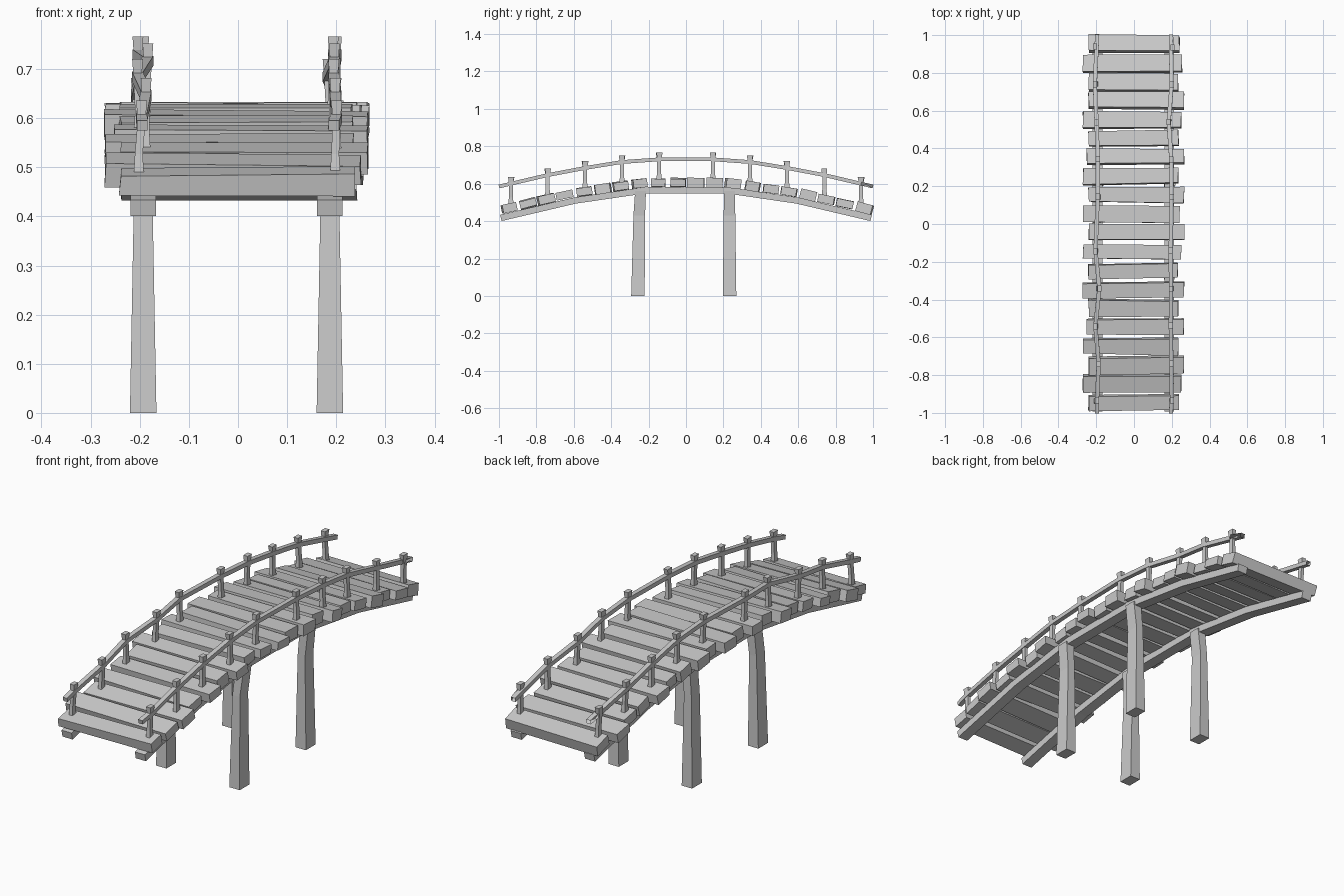
import bpy, bmesh, random
from mathutils import Vector

random.seed(4)
cube = bpy.data.objects.get("Cube")
if cube:
    bpy.data.objects.remove(cube, do_unlink=True)

grey = bpy.data.materials.new("plain grey")
grey.use_nodes = True
grey.diffuse_color = (0.6, 0.6, 0.6, 1)
grey.node_tree.nodes["Principled BSDF"].inputs["Base Color"].default_value = (0.6, 0.6, 0.6, 1)


def jitter(amount):
    return random.uniform(-amount, amount)


def loft(name, rings):
    """Join four-cornered rings into a closed solid."""
    bm = bmesh.new()
    loops = [[bm.verts.new(p) for p in ring] for ring in rings]
    for a, b in zip(loops, loops[1:]):
        for i in range(4):
            j = (i + 1) % 4
            bm.faces.new((a[i], a[j], b[j], b[i]))
    bm.faces.new(loops[0])
    bm.faces.new(loops[-1])
    bmesh.ops.recalc_face_normals(bm, faces=bm.faces[:])
    mesh = bpy.data.meshes.new(name)
    bm.to_mesh(mesh)
    bm.free()
    mesh.materials.append(grey)
    obj = bpy.data.objects.new(name, mesh)
    bpy.context.collection.objects.link(obj)
    return obj


def ring(center, u, v):
    c, u, v = Vector(center), Vector(u), Vector(v)
    return [c - u - v, c + u - v, c + u + v, c - u + v]


def flat_ring(x, y, z, hx, hy):
    return ring((x, y, z), (hx, 0, 0), (0, hy, 0))


def sweep(name, points, half_x, half_z):
    """Rectangular bar following points along the bridge."""
    rings = []
    for i, p in enumerate(points):
        t = points[min(i + 1, len(points) - 1)] - points[max(i - 1, 0)]
        n = Vector((0, -t.z, t.y)).normalized()
        rings.append(ring(p, (half_x, 0, 0), n * half_z))
    return loft(name, rings)


def sample(curve, y):
    """Height and slope of a symmetric polyline at y."""
    a = abs(y)
    for (y0, z0), (y1, z1) in zip(curve, curve[1:]):
        if a <= y1 or y1 == curve[-1][0]:
            s = (z1 - z0) / (y1 - y0)
            return z0 + s * (a - y0), (s if y > 0 else -s)


BEAM = [(0, .565), (.22, .565), (.6, .51), (1, .417)]
RAIL = [(0, .73), (.144, .73), (.342, .716), (.54, .684), (.74, .646), (.936, .6), (1, .585)]
sides = (("left", 1), ("right", -1))

# Arched beams beneath the deck
for label, s in sides:
    ys = [-y for y, z in BEAM[:0:-1]] + [y for y, z in BEAM[1:]]
    sweep(label + "_beam", [Vector((s * .19 - .003, y * .99, sample(BEAM, y)[0])) for y in ys], .026, .017)

# Uneven deck planks, with staggered left and right ends
left_ends = (.24, .27, .24, .27, .25, .24, .27, .24, .27, .24, .27, .24, .27, .25, .24, .27, .24, .24, .27, .24)
right_ends = (.24, .25, .265, .235, .265, .235, .265, .23, .25, .265, .24, .265, .235, .265, .235, .25, .265, .235, .255, .24)
for i, (lo, hi) in enumerate(zip(left_ends, right_ends)):
    y = -.936 + i * .0988
    z, slope = sample(BEAM, y)
    along = Vector((0, 1, slope + jitter(.04))).normalized()
    up = Vector((0, -along.z, along.y))
    ends = []
    for x in (-lo, hi):
        c = Vector((x, y, z)) + up * .04 + along * jitter(.005)
        half = along * (.041 + jitter(.005))
        ends.append(ring(c, half, up * (.023 + jitter(.004))))
        for p in ends[-1]:
            p.x += jitter(.003)
    loft(f"plank_{i + 1}", ends)

# Waisted posts and the handrails that pass through them
post_ys = [s * y for s in (-1, 1) for y in (.144, .342, .54, .74, .936)]
for label, s in sides:
    path = []
    for i, y in enumerate(sorted(post_ys)):
        base = sample(BEAM, y)[0] + .045
        rail = sample(RAIL, y)[0]
        x = s * .195 + jitter(.008)
        top_x = x + jitter(.006)
        loft(f"{label}_post_{i + 1}", [
            flat_ring(x, y, base, .011, .015),
            flat_ring(x, y, base + .05, .008, .011),
            flat_ring(top_x, y, rail - .005, .008, .011),
            flat_ring(top_x, y + jitter(.003), rail + .036, .011, .016)])
        path.append(Vector((top_x, y, rail)))
    for k, end in ((0, -1), (len(path), 1)):
        path.insert(k, Vector((s * .195, end, RAIL[-1][1])))
    if s < 0:
        path[-1].x += .008
    sweep(label + "_handrail", path, .011, .01)

# Tapered legs, slightly bent near the top
for label, s in sides:
    for end, y, top_y in (("front", -.257, -.243), ("back", .233, .232)):
        x = s * .19 - .003
        loft(f"{end}_{label}_leg", [
            flat_ring(x, y, 0, .027, .036),
            flat_ring(x, (y + top_y) / 2, .43, .019, .031),
            flat_ring(x + .012, top_y, .56, .021, .029)])
